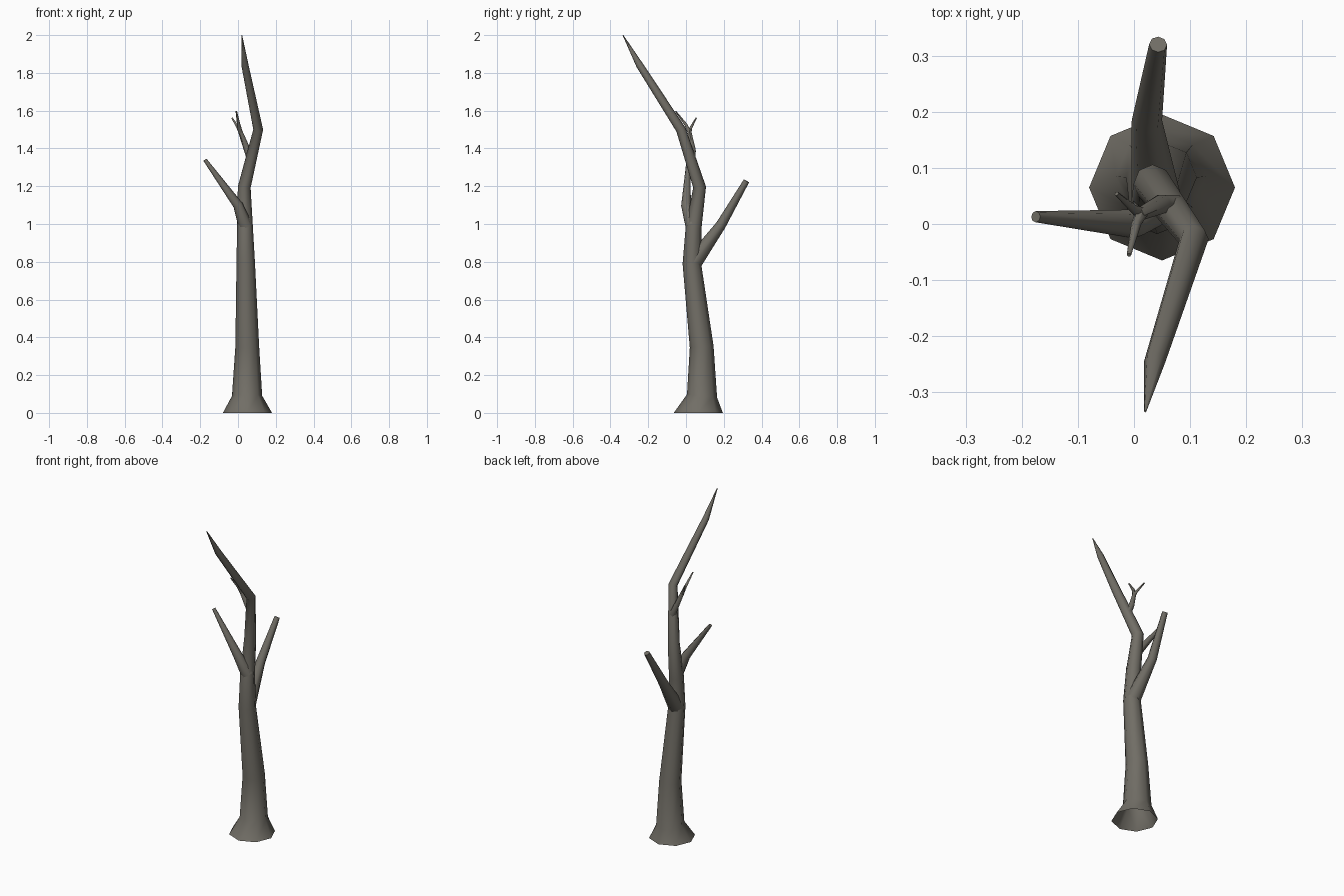
import bpy, bmesh, math
from mathutils import Vector

if "Cube" in bpy.data.objects:
    bpy.data.objects.remove(bpy.data.objects["Cube"])

bark = bpy.data.materials.new("grey_brown_bark")
bark.diffuse_color = (0.165, 0.155, 0.132, 1)
bark.use_nodes = True
bark.node_tree.nodes["Principled BSDF"].inputs["Base Color"].default_value = bark.diffuse_color


def limb(name, path, sides=8, cap_end=True, flat_start=False):
    """Tapered tube through (x, y, z, radius) points, rings square to the path."""
    bm = bmesh.new()
    pts = [Vector(p[:3]) for p in path]
    rings = []
    for i, p in enumerate(pts):
        d = Vector()
        if i > 0:
            d += (p - pts[i - 1]).normalized()
        if i < len(pts) - 1:
            d += (pts[i + 1] - p).normalized()
        if i == 0 and flat_start:
            d = Vector((0, 0, 1))
        d.normalize()
        v = d.cross(Vector((1, 0, 0))).normalized()
        u = v.cross(d)
        r = path[i][3]
        rings.append([bm.verts.new(p + r * (math.cos(a) * u + math.sin(a) * v))
                      for a in (2 * math.pi * k / sides for k in range(sides))])
    for a, b in zip(rings, rings[1:]):
        for k in range(sides):
            n = (k + 1) % sides
            bm.faces.new((a[k], a[n], b[n], b[k]))
    if cap_end:
        bm.faces.new(rings[-1])
    bmesh.ops.recalc_face_normals(bm, faces=bm.faces)
    me = bpy.data.meshes.new(name)
    bm.to_mesh(me)
    bm.free()
    me.materials.append(bark)
    ob = bpy.data.objects.new(name, me)
    bpy.context.collection.objects.link(ob)
    bpy.ops.object.select_all(action='DESELECT')
    ob.select_set(True)
    bpy.context.view_layer.objects.active = ob
    bpy.ops.object.shade_smooth_by_angle(angle=math.radians(60))
    return ob


# Trunk with flared, open foot and crooked pointed top
limb("trunk", [
    (0.05, 0.065, 0.0, 0.13), (0.048, 0.085, 0.09, 0.08),
    (0.049, 0.083, 0.35, 0.063), (0.041, 0.031, 0.79, 0.049),
    (0.037, 0.04, 0.98, 0.042), (0.033, 0.072, 1.195, 0.034),
    (0.107, -0.027, 1.5, 0.026), (0.037, -0.245, 1.84, 0.019),
    (0.02, -0.334, 2.0, 0.002)], flat_start=True)

# Large branch reaching to the back
limb("back_branch", [
    (0.041, 0.035, 0.79, 0.046), (0.023, 0.185, 0.995, 0.027),
    (0.043, 0.32, 1.228, 0.016)])

# Branch reaching to the left
limb("left_branch", [
    (0.04, 0.035, 0.99, 0.038), (0.0, 0.0, 1.1, 0.026),
    (-0.175, 0.013, 1.34, 0.01)])

# Small forked twig high on the trunk
limb("twig_stem", [
    (0.07, 0.03, 1.345, 0.024), (0.05, 0.036, 1.39, 0.018),
    (0.008, 0.016, 1.5, 0.011)], sides=6)
limb("twig_front_tip", [
    (0.014, 0.019, 1.483, 0.012), (0.004, 0.0, 1.525, 0.009),
    (-0.009, -0.055, 1.597, 0.004)], sides=6)
limb("twig_back_tip", [
    (0.014, 0.019, 1.483, 0.011), (0.0, 0.026, 1.51, 0.008),
    (-0.031, 0.054, 1.561, 0.004)], sides=6)
